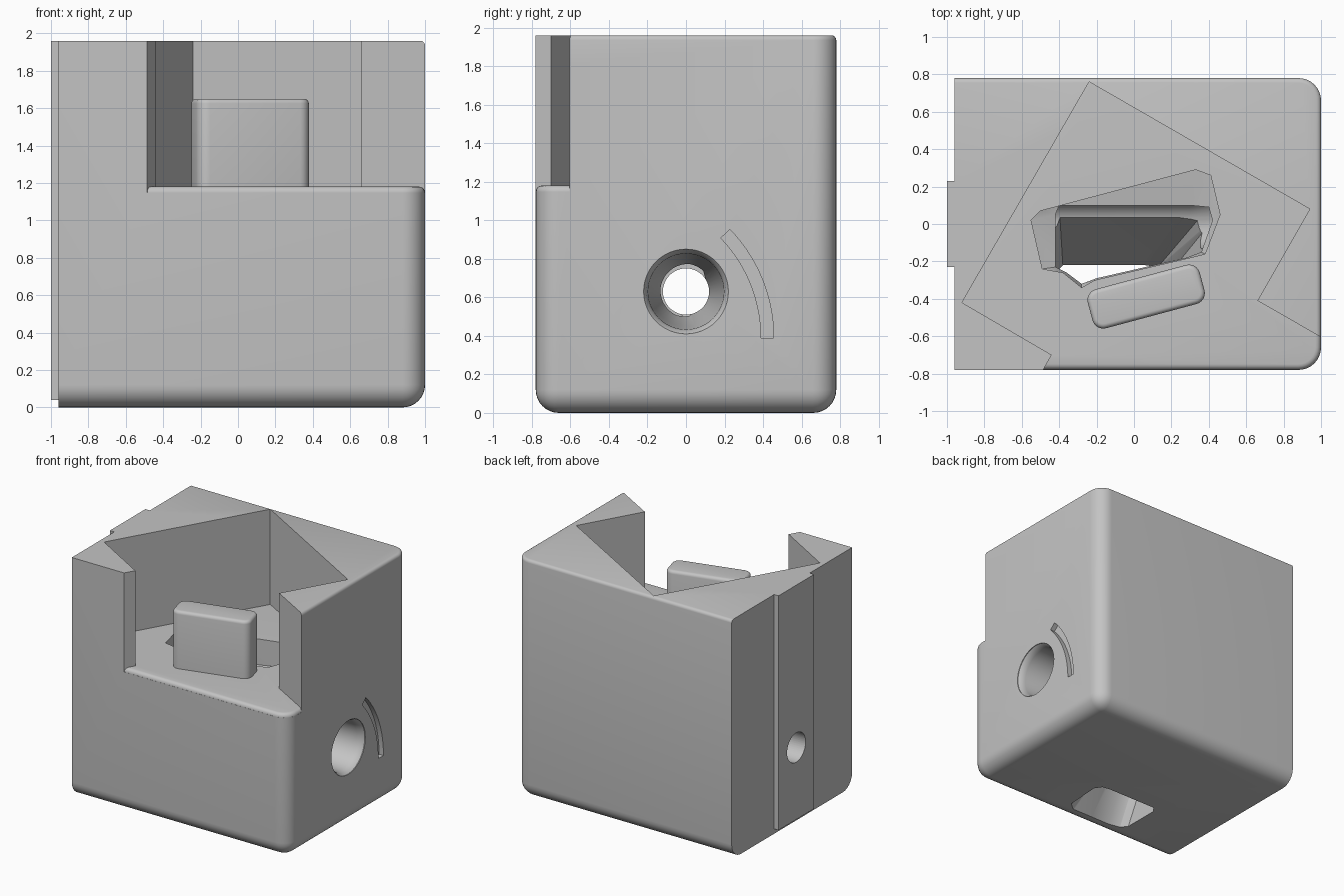
import bpy, bmesh
from math import sin, cos, pi, radians

cube = bpy.data.objects.get("Cube")
if cube:
    bpy.data.objects.remove(cube, do_unlink=True)

grey = bpy.data.materials.new("light grey")
grey.use_nodes = True
grey.diffuse_color = (0.55, 0.55, 0.55, 1)
grey.node_tree.nodes["Principled BSDF"].inputs["Base Color"].default_value = grey.diffuse_color


def to_object(name, bm):
    bmesh.ops.recalc_face_normals(bm, faces=bm.faces)
    mesh = bpy.data.meshes.new(name)
    bm.to_mesh(mesh)
    bm.free()
    ob = bpy.data.objects.new(name, mesh)
    bpy.context.collection.objects.link(ob)
    return ob


def loft(name, sections):
    """Skin matching closed loops and cap both ends."""
    bm = bmesh.new()
    rings = [[bm.verts.new(p) for p in s] for s in sections]
    n = len(rings[0])
    for a, b in zip(rings, rings[1:]):
        for i in range(n):
            j = (i + 1) % n
            bm.faces.new((a[i], a[j], b[j], b[i]))
    bm.faces.new(rings[0])
    bm.faces.new(rings[-1])
    bmesh.ops.triangulate(bm, faces=[f for f in bm.faces if len(f.verts) == 4])
    return to_object(name, bm)


def at_z(outline, z):
    return [(x, y, z) for x, y in outline]


def box(x0, x1, y0, y1, z0, z1):
    bm = bmesh.new()
    bmesh.ops.create_cube(bm, size=1)
    for v in bm.verts:
        v.co.x = x0 if v.co.x < 0 else x1
        v.co.y = y0 if v.co.y < 0 else y1
        v.co.z = z0 if v.co.z < 0 else z1
    return bm


def round_edges(bm, test, radius, segments):
    edges = [e for e in bm.edges if test(*(v.co for v in e.verts))]
    bmesh.ops.bevel(bm, geom=edges, offset=radius, segments=segments,
                    profile=0.5, affect='EDGES')


def combine(target, tool, operation):
    mod = target.modifiers.new("combine", 'BOOLEAN')
    mod.operation, mod.solver, mod.object = operation, 'EXACT', tool
    tool.hide_render = True
    deps = bpy.context.evaluated_depsgraph_get()
    deps.update()
    mesh = bpy.data.meshes.new_from_object(target.evaluated_get(deps))
    target.modifiers.clear()
    target.data = mesh
    bpy.data.objects.remove(tool, do_unlink=True)


LEFT, RIGHT, HALF, TOP, FLOOR = -0.96, 1.0, 0.78, 1.96, 1.18


def near(a, b):
    return abs(a - b) < 0.002


def vertical_right(a, b):
    return near(a.x, RIGHT) and near(b.x, RIGHT) and near(a.y, b.y)


# Main block: large bottom and right fillets, small top fillet
bm = box(LEFT, RIGHT, -HALF, HALF, 0, TOP)
round_edges(bm, lambda a, b: vertical_right(a, b) or
            (near(a.z, 0) and near(b.z, 0) and a.x + b.x > 2 * LEFT + 0.1), 0.12, 8)
round_edges(bm, lambda a, b: near(a.z, TOP) and near(b.z, TOP)
            and a.x + b.x > 2 * LEFT + 0.1 and a.y + b.y > 0.1 - 2 * HALF, 0.025, 4)
block = to_object("holder_block", bm)

# Turned pocket, open at the front right
pocket = [(-0.24, 0.76), (-0.92, -0.42), (-0.44, -0.70), (-0.60, -0.98),
          (1.2, -0.98), (1.2, -0.72), (0.66, -0.41), (0.94, 0.08)]
combine(block, loft("pocket", [at_z(pocket, FLOOR - 0.031), at_z(pocket, 2.2)]), 'DIFFERENCE')

# Pocket floor with rounded outer rim
g = 0.001
bm = box(LEFT + g, RIGHT - g, g - HALF, HALF - g, 0.5, FLOOR)
round_edges(bm, vertical_right, 0.12 - g, 8)
round_edges(bm, lambda a, b: near(a.z, FLOOR) and near(b.z, FLOOR)
            and a.x + b.x > 2 * LEFT + 0.1, 0.03, 4)
combine(block, to_object("pocket_floor", bm), 'UNION')

# Slot in the floor that becomes a chute leaving through the bottom
slot = [(-.55, .02), (-.5, .07), (.33, .29), (.41, .26), (.46, .05), (.38, -.16),
        (.3, -.18), (-.21, -.3), (-.28, -.34), (-.38, -.26), (-.49, -.24)]
throat = [(-.42, .05), (-.4, .1), (.3, .1), (.4, .09), (.42, .02), (.36, -.15),
          (.28, -.18), (-.2, -.29), (-.28, -.32), (-.36, -.26), (-.42, -.23)]
outlet = [(-.42, -.27), (-.38, -.23), (.05, -.23), (.12, -.24), (.16, -.3), (.14, -.6),
          (.08, -.65), (-.1, -.65), (-.28, -.65), (-.38, -.63), (-.42, -.58)]
combine(block, loft("chute", [at_z(slot, 1.25), at_z(slot, 0.98), at_z(throat, 0.95),
                              at_z(throat, 0.65), at_z(outlet, -0.02)]), 'DIFFERENCE')

# Turned peg standing on the floor
bm = box(-0.31, 0.31, -0.108, 0.108, FLOOR - 0.06, 1.65)
round_edges(bm, lambda a, b: near(a.x, b.x) and near(a.y, b.y), 0.06, 6)
round_edges(bm, lambda a, b: near(a.z, 1.65) and near(b.z, 1.65), 0.025, 4)
c, s = cos(radians(15)), sin(radians(15))
for v in bm.verts:
    x, y = v.co.xy
    v.co.xy = (0.065 + x * c - y * s, -0.388 + x * s + y * c)
combine(block, to_object("peg", bm), 'UNION')

# Raised rail on the left side
combine(block, to_object("side_rail", box(-1, -0.94, -0.23, 0.23, 0.04, TOP)), 'UNION')


# Tapered bore running from side to side
def ring(x, r, n=48):
    return [(x, r * cos(2 * pi * i / n), 0.63 + r * sin(2 * pi * i / n)) for i in range(n)]


bore = [(1.05, 0.22), (0.995, 0.22), (0.975, 0.205), (0.94, 0.197),
        (0.6, 0.18), (0.3, 0.12), (-1.1, 0.12)]
combine(block, loft("bore", [ring(x, r) for x, r in bore]), 'DIFFERENCE')

# Shallow curved groove beside the bore
angles = [radians(44) * i / 14 for i in range(15)]
arc = [(0.81, a) for a in angles] + [(0.745, a) for a in reversed(angles)]
combine(block, loft("groove", [[(x, r * cos(a) - 0.355, r * sin(a) + 0.39) for r, a in arc]
                               for x in (0.96, 1.05)]), 'DIFFERENCE')

# Material and shading
block.data.materials.clear()
block.data.materials.append(grey)
for face in block.data.polygons:
    face.material_index = 0
bpy.ops.object.select_all(action='DESELECT')
block.select_set(True)
bpy.context.view_layer.objects.active = block
bpy.ops.object.shade_smooth_by_angle(angle=radians(30))
